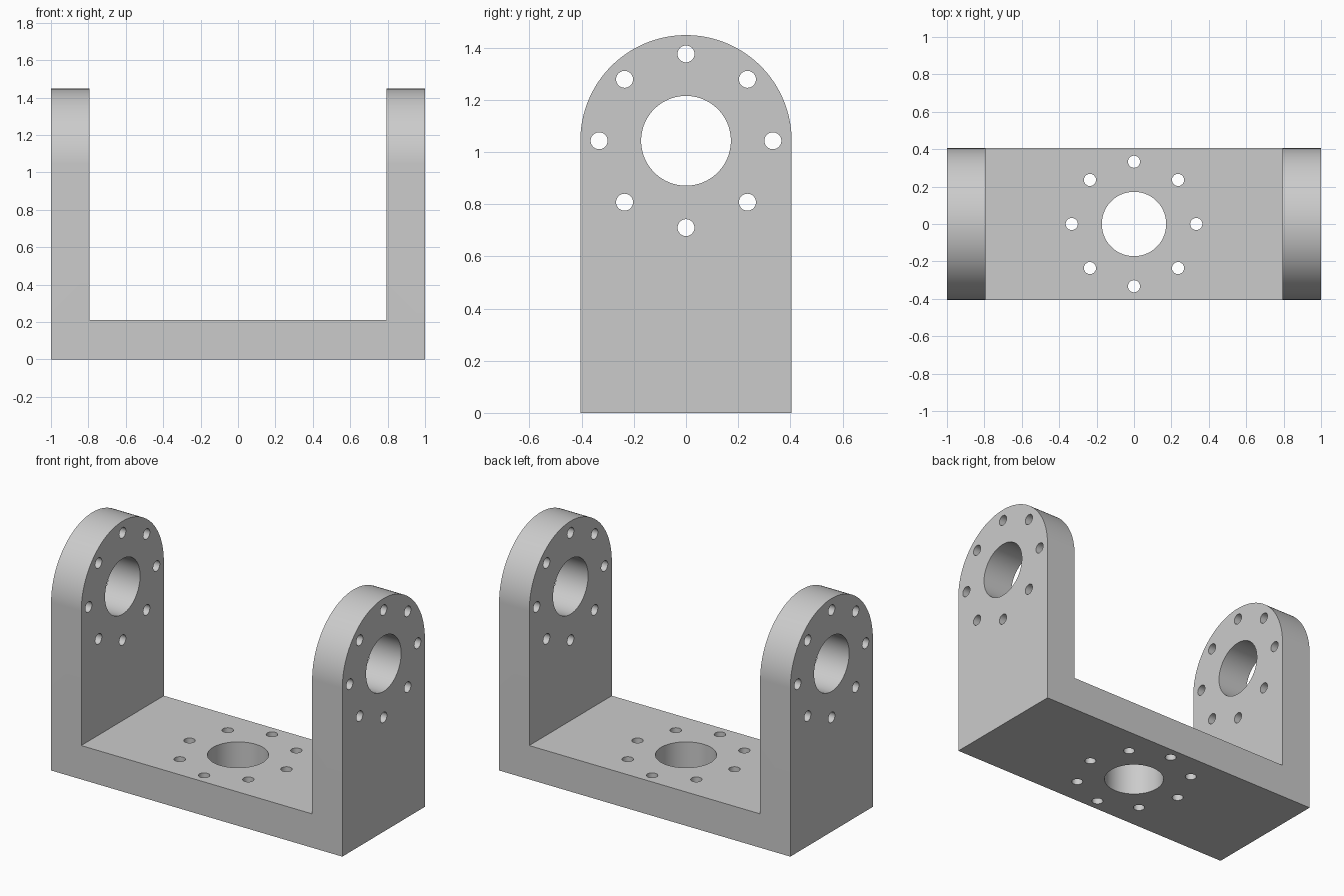
import bpy, bmesh
from math import sin, cos, pi
from mathutils import Matrix, Vector

if "Cube" in bpy.data.objects:
    bpy.data.objects.remove(bpy.data.objects["Cube"])

WALL, FLOOR = 0.207, 0.21          # cheek and base thickness
R, AXIS_Z = 0.405, 1.043           # cheek rounding radius and bore height
BORE, BOLT, PITCH = 0.172, 0.0325, 0.333


def new_object(name, bm):
    bmesh.ops.recalc_face_normals(bm, faces=bm.faces)
    mesh = bpy.data.meshes.new(name)
    bm.to_mesh(mesh)
    bm.free()
    obj = bpy.data.objects.new(name, mesh)
    bpy.context.collection.objects.link(obj)
    return obj


def prism(name, points, direction):
    bm = bmesh.new()
    face = bm.faces.new([bm.verts.new(p) for p in points])
    ext = bmesh.ops.extrude_face_region(bm, geom=[face])
    verts = [g for g in ext["geom"] if isinstance(g, bmesh.types.BMVert)]
    bmesh.ops.translate(bm, verts=verts, vec=direction)
    return new_object(name, bm)


def add_holes(bm, frame, depth):
    """Centre bore and a ring of eight bolt holes along the frame's z axis."""
    spots = [(0, 0, BORE, 96)]
    spots += [(PITCH * cos(i * pi / 4), PITCH * sin(i * pi / 4), BOLT, 32) for i in range(8)]
    for x, y, r, n in spots:
        bmesh.ops.create_cone(bm, cap_ends=True, segments=n, radius1=r, radius2=r,
                              depth=depth, matrix=frame @ Matrix.Translation((x, y, 0)))


def boolean(target, tool, operation):
    mod = target.modifiers.new(operation.lower(), 'BOOLEAN')
    mod.operation, mod.object, mod.solver = operation, tool, 'EXACT'
    bpy.context.view_layer.objects.active = target
    bpy.ops.object.modifier_apply(modifier=mod.name)
    bpy.data.objects.remove(tool)


# U-shaped body, left oversized in y and z for trimming
inner = 1 - WALL
u = [(-1, 0), (1, 0), (1, 1.6), (inner, 1.6), (inner, FLOOR),
     (-inner, FLOOR), (-inner, 1.6), (-1, 1.6)]
bracket = prism("mounting_bracket", [(x, -0.6, z) for x, z in u], Vector((0, 1.2, 0)))

# Trim sides and cheek tops to the round-ended outline
arch = [(-R, -0.2), (R, -0.2)]
arch += [(R * cos(i * pi / 96), AXIS_Z + R * sin(i * pi / 96)) for i in range(97)]
outline = prism("outline_trim", [(-1.3, y, z) for y, z in arch], Vector((2.6, 0, 0)))
boolean(bracket, outline, 'INTERSECT')

# Bores and bolt holes through the base and both cheeks
bm = bmesh.new()
add_holes(bm, Matrix.Identity(4), 1.0)
add_holes(bm, Matrix.Translation((0, 0, AXIS_Z)) @ Matrix.Rotation(pi / 2, 4, 'Y'), 2.6)
bmesh.ops.translate(bm, verts=[v for v in bm.verts if abs(v.co.z - 0.5) < 1e-4], vec=(0, 0, -0.1))
boolean(bracket, new_object("hole_cutter", bm), 'DIFFERENCE')

bracket.select_set(True)
bpy.ops.object.shade_smooth_by_angle(angle=pi / 6)
